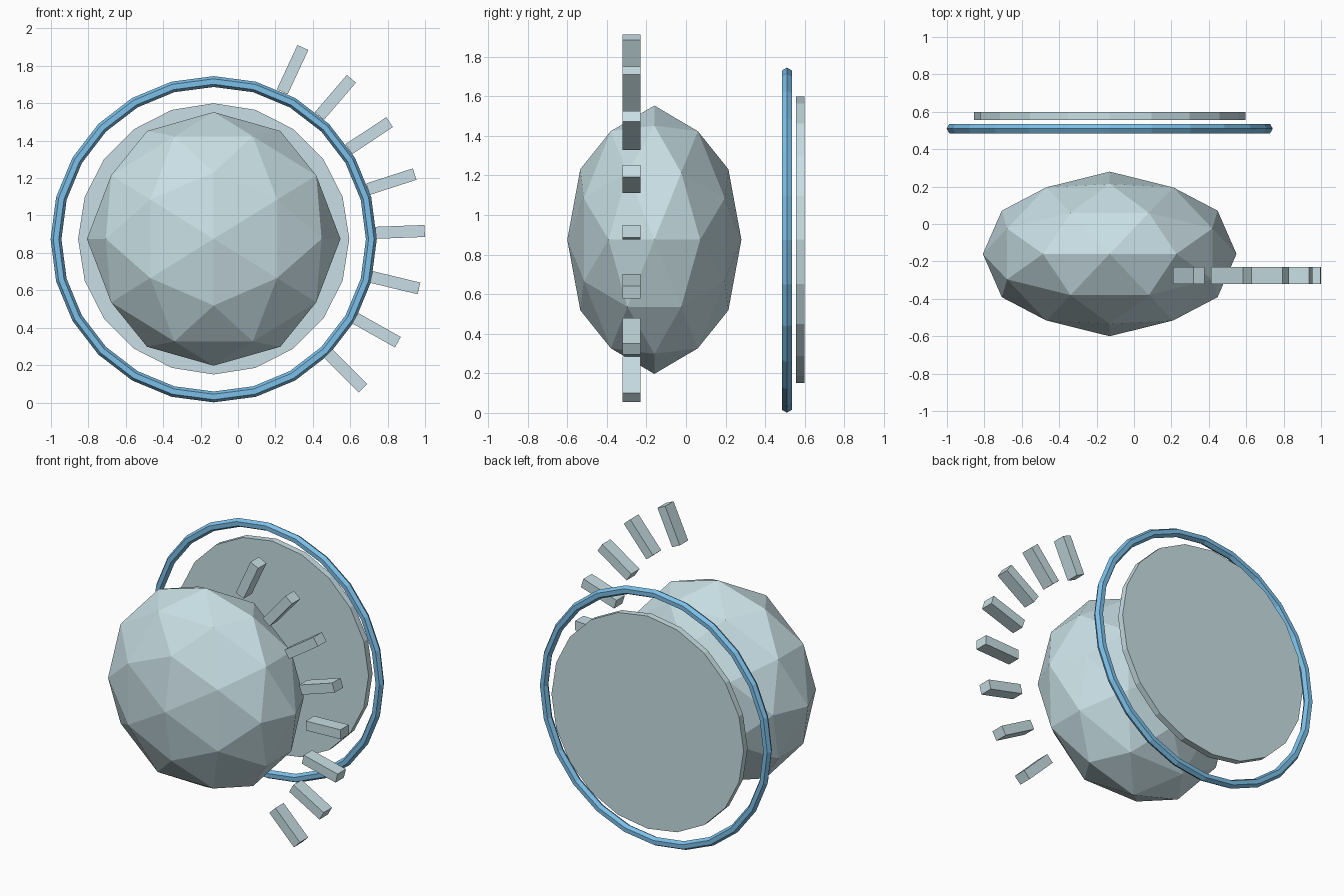
import bpy, bmesh, math
from mathutils import Matrix, Vector

if "Cube" in bpy.data.objects:
    bpy.data.objects.remove(bpy.data.objects["Cube"])

CX, CZ = -0.13, 0.875


def material(name, rgb):
    m = bpy.data.materials.new(name)
    m.diffuse_color = (*rgb, 1)
    m.use_nodes = True
    m.node_tree.nodes["Principled BSDF"].inputs["Base Color"].default_value = m.diffuse_color
    return m


pale = material("pale_blue", (0.58, 0.74, 0.78))
blue = material("sky_blue", (0.2, 0.52, 0.8))


def finish(bm, name, mat):
    bmesh.ops.recalc_face_normals(bm, faces=bm.faces)
    me = bpy.data.meshes.new(name)
    bm.to_mesh(me)
    bm.free()
    me.materials.append(mat)
    ob = bpy.data.objects.new(name, me)
    bpy.context.collection.objects.link(ob)
    return ob


# Faceted core: 80-face icosphere on its two-fold axes, flattened in depth
P = (1 + math.sqrt(5)) / 2
corners = []
for a in (-1, 1):
    for b in (-P, P):
        corners += [Vector((0, b, a)), Vector((a, 0, b)), Vector((b, a, 0))]
mids = [u + v for i, u in enumerate(corners) for v in corners[:i]
        if (u - v).length < 2.1]
bm = bmesh.new()
for p in corners + mids:
    n = p.normalized()
    bm.verts.new((CX + 0.678 * n.x, -0.16 + 0.44 * n.y, CZ + 0.678 * n.z))
bmesh.ops.convex_hull(bm, input=bm.verts)
finish(bm, "faceted_core", pale)

# Back disc: 20 sides
bm = bmesh.new()
bmesh.ops.create_cone(
    bm, cap_ends=True, segments=20, radius1=0.725, radius2=0.725, depth=0.043,
    matrix=Matrix.Translation((CX, 0.5785, CZ)) @ Matrix.Rotation(math.pi / 2, 4, 'X'))
ob = finish(bm, "back_disc", pale)

# Thin ring: 24 segments with a hexagonal section
bpy.ops.mesh.primitive_torus_add(
    major_segments=24, minor_segments=6, major_radius=0.843, minor_radius=0.029,
    location=(CX, 0.51, 0.873), rotation=(math.pi / 2, 0, 0))
ring = bpy.context.object
ring.name = "ring"
ring.data.materials.append(blue)

# Fan of eight bars on the right
for i in range(8):
    ang = math.radians(65 - i * 110 / 7)
    bm = bmesh.new()
    bmesh.ops.create_cube(
        bm, size=1,
        matrix=Matrix.Translation((CX, -0.275, CZ)) @ Matrix.Rotation(-ang, 4, 'Y')
        @ Matrix.Translation((0.998, 0, 0)) @ Matrix.Diagonal((0.262, 0.09, 0.064, 1)))
    finish(bm, f"ray_bar_{i + 1}", pale)
